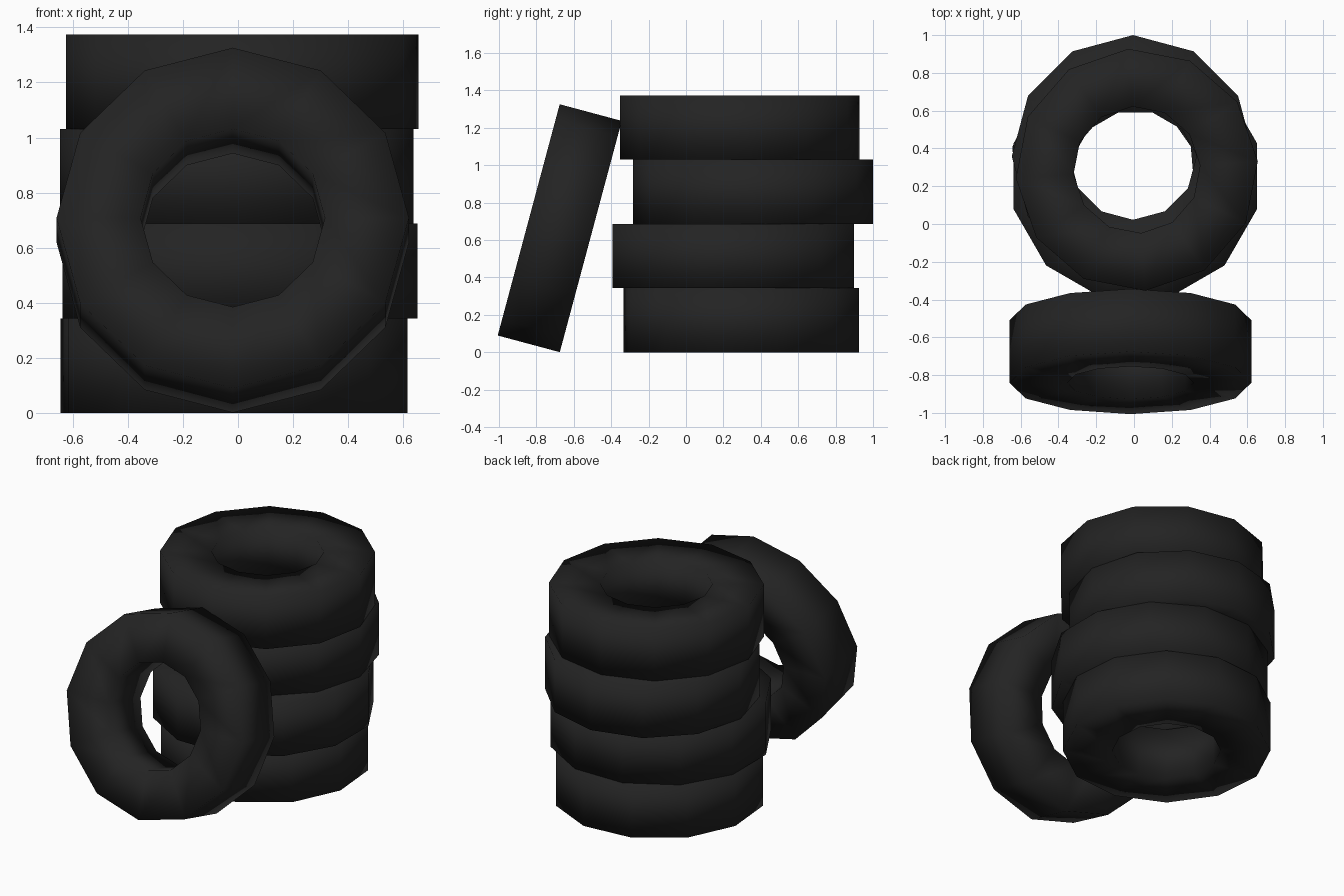
import bpy, math

if "Cube" in bpy.data.objects:
    bpy.data.objects.remove(bpy.data.objects["Cube"])

rubber = bpy.data.materials.new("black_rubber")
rubber.diffuse_color = (0.017, 0.017, 0.017, 1)
rubber.use_nodes = True
rubber.node_tree.nodes["Principled BSDF"].inputs["Base Color"].default_value = rubber.diffuse_color

SIDES = 12
HEIGHT = 0.3435


def make_tyre(name, loc, radius, turn, tilt=0.0):
    """Twelve-sided ring with a rectangular section, smooth shaded."""
    h, hole = HEIGHT / 2, radius * 0.523
    section = [(radius, -h), (radius, h), (hole, h), (hole, -h)]
    n = len(section)
    verts, faces = [], []
    for i in range(SIDES):
        a = math.radians(turn) + math.tau * i / SIDES
        verts += [(r * math.cos(a), r * math.sin(a), z) for r, z in section]
        k = (i + 1) % SIDES
        for j in range(n):
            m = (j + 1) % n
            faces.append((i * n + j, k * n + j, k * n + m, i * n + m))
    mesh = bpy.data.meshes.new(name)
    mesh.from_pydata(verts, [], faces)
    mesh.materials.append(rubber)
    for p in mesh.polygons:
        p.use_smooth = True
    ob = bpy.data.objects.new(name, mesh)
    ob.location = loc
    ob.rotation_euler = (math.radians(tilt), 0, 0)
    bpy.context.collection.objects.link(ob)
    return ob


# stacked tyres, bottom to top: x, y, radius, turn about the axis
stack = [(-0.014, 0.296, 0.64, 20),
         (0.007, 0.253, 0.668, 15),
         (-0.005, 0.358, 0.642, 0),
         (0.015, 0.287, 0.642, 4)]
for i, (x, y, r, turn) in enumerate(stack):
    make_tyre(f"stacked_tyre_{i + 1}", (x, y, HEIGHT * (i + 0.5)), r, turn)

# tyre leaning against the front of the stack
make_tyre("leaning_tyre", (-0.019, -0.675, 0.6635), 0.64, 0, tilt=75)
